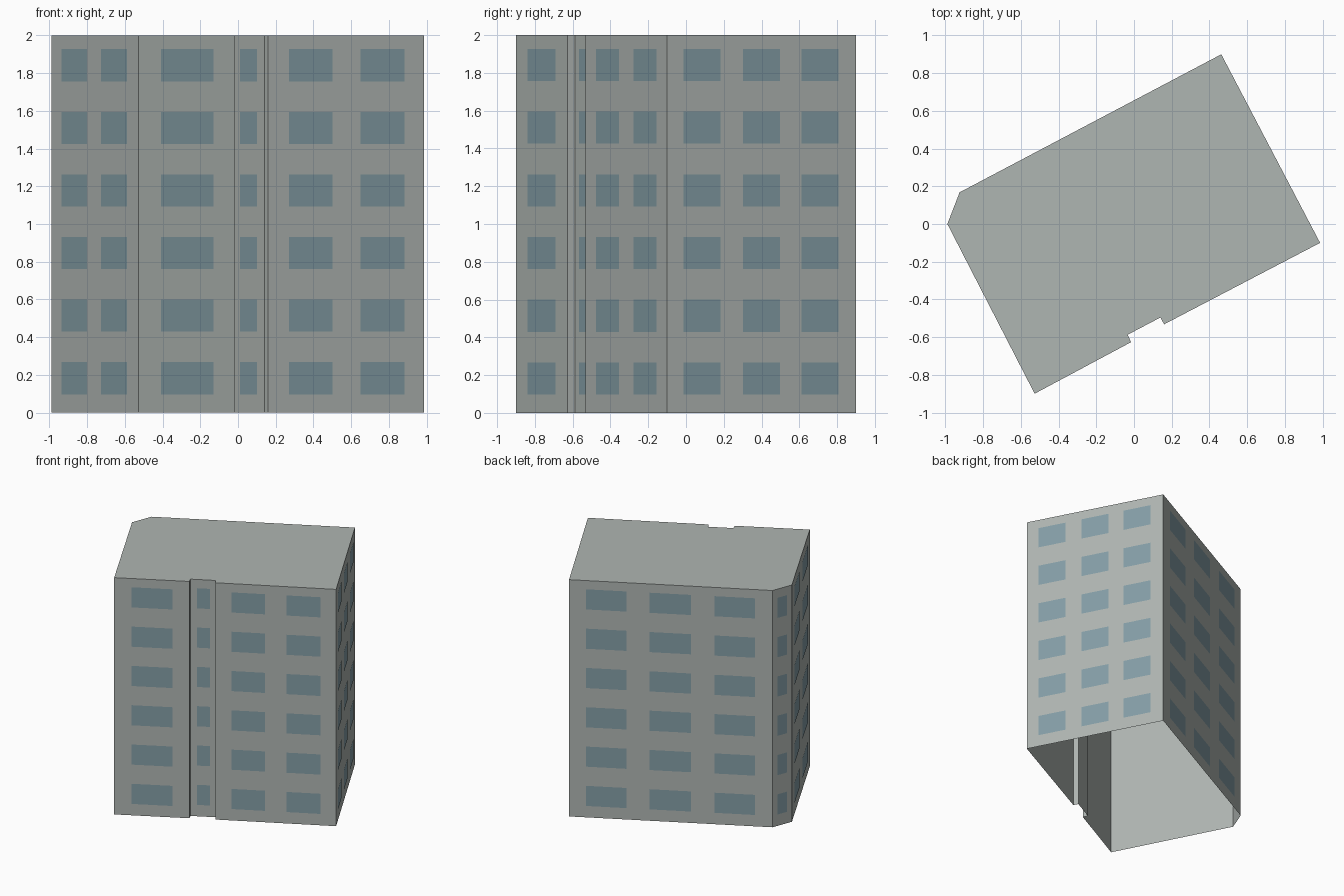
import bpy
import bmesh
from mathutils import Vector

cube = bpy.data.objects.get("Cube")
if cube:
    bpy.data.objects.remove(cube, do_unlink=True)


def material(name, rgb):
    mat = bpy.data.materials.new(name)
    mat.use_nodes = True
    mat.diffuse_color = (*rgb, 1)
    mat.node_tree.nodes["Principled BSDF"].inputs["Base Color"].default_value = (*rgb, 1)
    return mat


def make_object(name, bm, mat):
    mesh = bpy.data.meshes.new(name)
    bm.to_mesh(mesh)
    bm.free()
    mesh.materials.append(mat)
    obj = bpy.data.objects.new(name, mesh)
    bpy.context.scene.collection.objects.link(obj)
    return obj


concrete = material("concrete grey", (0.43, 0.465, 0.445))
glass = material("blue grey glass", (0.23, 0.34, 0.38))

HEIGHT = 2.0
FLOORS = 6
FLOOR_STEP = 0.332
SILL = 0.097
WINDOW_HEIGHT = 0.17
OFFSET = 0.002

# Footprint, counter-clockwise; each corner starts a wall and
# carries the window spans along that wall as fractions of its length
walls = [
    ("left_wall", (-0.99, 0.0), [(0.12, 0.415), (0.575, 0.87)]),
    ("front_left_wall", (-0.527, -0.9), [(0.23, 0.775)]),
    ("recess_left_side", (-0.016, -0.627), []),
    ("recess_wall", (-0.033, -0.587), [(0.25, 0.765)]),
    ("recess_right_side", (0.14, -0.496), []),
    ("front_right_wall", (0.16, -0.532), [(0.133, 0.413), (0.59, 0.873)]),
    ("right_wall", (0.987, -0.1), [(0.085, 0.283), (0.4, 0.598), (0.71, 0.907)]),
    ("back_wall", (0.463, 0.9), [(0.083, 0.282), (0.397, 0.6), (0.716, 0.915)]),
    ("chamfer_wall", (-0.925, 0.168), [(0.25, 0.75)]),
]

# Building shell: flat roof and walls, open underneath
bm = bmesh.new()
base = [bm.verts.new((*corner, 0)) for _, corner, _ in walls]
top = [bm.verts.new((*corner, HEIGHT)) for _, corner, _ in walls]
bm.faces.new(top)
for i in range(len(walls)):
    j = (i + 1) % len(walls)
    bm.faces.new((base[i], base[j], top[j], top[i]))
make_object("building_shell", bm, concrete)

# Window panes: thin plates lying on each wall
for i, (name, corner, spans) in enumerate(walls):
    if not spans:
        continue
    start = Vector((*corner, 0))
    end = Vector((*walls[(i + 1) % len(walls)][1], 0))
    along = end - start
    outward = along.cross(Vector((0, 0, 1))).normalized() * OFFSET
    bm = bmesh.new()
    for floor in range(FLOORS):
        low = Vector((0, 0, SILL + floor * FLOOR_STEP))
        high = low + Vector((0, 0, WINDOW_HEIGHT))
        for a, b in spans:
            p = start + along * a + outward
            q = start + along * b + outward
            bm.faces.new([bm.verts.new(v) for v in (p + low, q + low, q + high, p + high)])
    make_object(name.replace("_wall", "") + "_windows", bm, glass)
